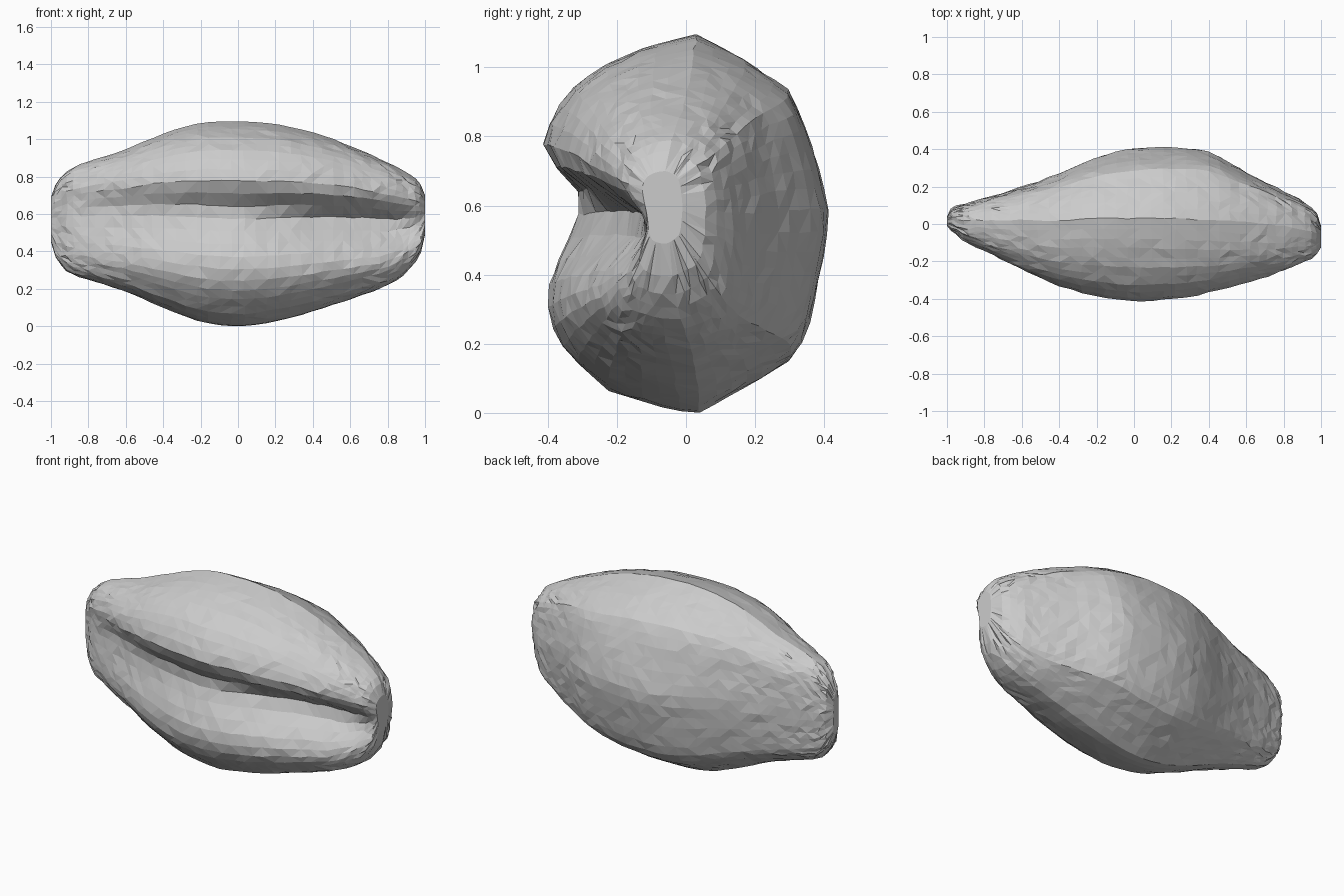
import bpy, bmesh, math, random
from mathutils import Vector

if "Cube" in bpy.data.objects:
    bpy.data.objects.remove(bpy.data.objects["Cube"])

random.seed(4)
RINGS, SIDES = 42, 52

# Stations along the grain: x, z bottom, z top, y front, y ridge, y back, groove depth
STATIONS = [
    (-1.00, 0.45, 0.69, -0.01, 0.02, 0.04, 0.00),
    (-0.97, 0.36, 0.77, -0.04, 0.02, 0.085, 0.005),
    (-0.90, 0.285, 0.84, -0.10, 0.02, 0.11, 0.01),
    (-0.80, 0.25, 0.88, -0.15, 0.02, 0.14, 0.03),
    (-0.60, 0.185, 0.945, -0.25, 0.02, 0.20, 0.06),
    (-0.40, 0.10, 1.03, -0.335, 0.02, 0.275, 0.08),
    (-0.20, 0.025, 1.085, -0.39, 0.03, 0.36, 0.10),
    (0.00, 0.00, 1.095, -0.415, 0.03, 0.408, 0.11),
    (0.20, 0.025, 1.08, -0.405, 0.03, 0.415, 0.14),
    (0.40, 0.08, 1.035, -0.37, 0.02, 0.39, 0.16),
    (0.60, 0.145, 0.965, -0.315, 0.01, 0.28, 0.16),
    (0.80, 0.22, 0.875, -0.255, -0.01, 0.175, 0.14),
    (0.90, 0.29, 0.82, -0.21, -0.03, 0.125, 0.10),
    (0.97, 0.385, 0.765, -0.175, -0.05, 0.065, 0.06),
    (1.00, 0.49, 0.70, -0.13, -0.06, -0.01, 0.02),
]
# Cross-section before the groove is pressed in (front is negative)
SECTION = [(0, 1), (0.36, 0.87), (0.7, 0.7), (0.82, 0.5), (0.92, 0.26), (1, 0),
           (0.92, -0.28), (0.85, -0.52), (0.75, -0.7), (0.34, -0.87), (0, -1),
           (-0.3, -0.95), (-0.58, -0.87), (-0.76, -0.74), (-0.92, -0.59),
           (-1, -0.38), (-1, 0), (-1, 0.42), (-0.93, 0.58), (-0.78, 0.73),
           (-0.57, 0.85), (-0.3, 0.94)]


def station(x):
    """Smooth (cubic) interpolation between the stations."""
    S = STATIONS
    i = max(k for k in range(len(S) - 1) if S[k][0] <= x + 1e-6)
    a, b = S[i], S[i + 1]
    p, n = S[max(i - 1, 0)], S[min(i + 2, len(S) - 1)]
    d = b[0] - a[0]
    t = (x - a[0]) / d
    out = []
    for c in range(1, 7):
        m0 = (b[c] - p[c]) / (b[0] - p[0]) * d
        m1 = (n[c] - a[c]) / (n[0] - a[0]) * d
        out.append((2*t**3 - 3*t*t + 1) * a[c] + (t**3 - 2*t*t + t) * m0
                   + (3*t*t - 2*t**3) * b[c] + (t**3 - t*t) * m1)
    return out


def resample(points, count):
    pts = [Vector(p) for p in points]
    pts.append(pts[0])
    lengths = [(q - p).length for p, q in zip(pts, pts[1:])]
    total, out = sum(lengths), []
    for i in range(count):
        d, k = total * i / count, 0
        while d > lengths[k]:
            d -= lengths[k]
            k += 1
        out.append(pts[k].lerp(pts[k + 1], d / lengths[k]))
    return out


def power(a, e):
    return math.copysign(abs(a) ** e, a)


section = resample(SECTION, SIDES)
lowest = min(p.y for p in section)
bm = bmesh.new()
rings = []
for i in range(RINGS):
    s = 2 * i / (RINGS - 1) - 1
    x = 0.5 * s + 0.5 * math.sin(s * math.pi / 2)
    zb, zt, yf, yr, yb, depth = station(x)
    zc, h = (zb + zt) / 2, (zt - zb) / 2
    right = max(0, x)
    zg = 0.62 - 0.08 * right
    # steep upper groove wall, gentle lower wall
    up, down = 0.09 - 0.01 * right, 0.19 - 0.07 * right
    # sections get fuller corners toward both ends
    boxy = 1 - 0.32 * min(1, 1.3 * abs(x)) ** 1.5
    ring = []
    for u, v in section:
        if v < 0:
            v /= -lowest
        z = zc + h * power(v, 0.5 + 0.5 * boxy)
        y = yr + power(u, boxy) * (yb - yr if u > 0 else yr - yf)
        if u < 0:
            w = up if z > zg else down
            y += depth * -u * math.exp(-((z - zg) / w) ** 2)
        j = 0 if i in (0, RINGS - 1) else 0.0035
        r = lambda a: random.uniform(-a, a)
        ring.append(bm.verts.new((x + r(j * 2), y + r(j), z + (r(j) if abs(v) < 0.95 else 0))))
    rings.append(ring)

# Skin between rings, split into facets with varied diagonals
for a, b in zip(rings, rings[1:]):
    for k in range(SIDES):
        n = (k + 1) % SIDES
        q = [a[k], b[k], b[n], a[n]]
        if random.random() < 0.5:
            q = q[1:] + q[:1]
        bm.faces.new((q[0], q[1], q[2]))
        bm.faces.new((q[0], q[2], q[3]))

# Blunt end caps
for ring in (rings[0], rings[-1]):
    centre = bm.verts.new(sum((v.co for v in ring), Vector()) / SIDES)
    for k in range(SIDES):
        bm.faces.new((ring[k], ring[(k + 1) % SIDES], centre))

bmesh.ops.recalc_face_normals(bm, faces=bm.faces)
mesh = bpy.data.meshes.new("grain_kernel")
bm.to_mesh(mesh)
bm.free()
kernel = bpy.data.objects.new("grain_kernel", mesh)
bpy.context.collection.objects.link(kernel)
